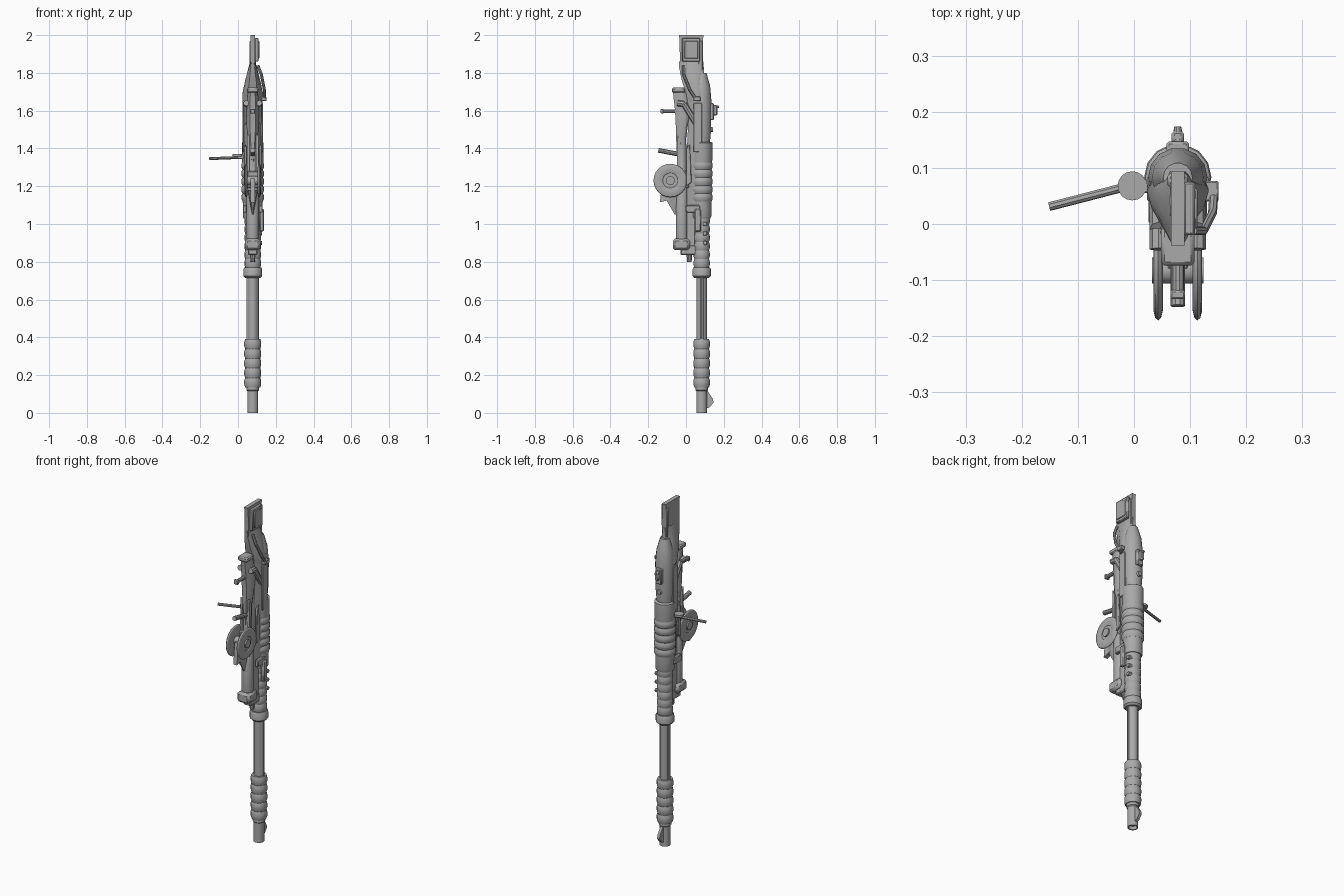
import bpy, bmesh, math
from mathutils import Vector

CX, CY = 0.078, 0.083          # bore axis
steel = bpy.data.materials.new("grey_steel")
steel.diffuse_color = (0.4, 0.4, 0.4, 1)


def finish(bm, name, bevel=0.0):
    bmesh.ops.recalc_face_normals(bm, faces=bm.faces)
    me = bpy.data.meshes.new(name)
    bm.to_mesh(me)
    bm.free()
    me.materials.append(steel)
    ob = bpy.data.objects.new(name, me)
    bpy.context.collection.objects.link(ob)
    if bevel:
        m = ob.modifiers.new("bevel", 'BEVEL')
        m.width, m.segments = bevel, 1
    return ob


def skin(name, rings):
    """Bridge a list of equal point rings and cap both ends."""
    bm = bmesh.new()
    vs = [[bm.verts.new(p) for p in r] for r in rings]
    n = len(vs[0])
    for a, b in zip(vs, vs[1:]):
        for i in range(n):
            bm.faces.new((a[i], a[(i + 1) % n], b[(i + 1) % n], b[i]))
    bm.faces.new(vs[0])
    bm.faces.new(vs[-1])
    return finish(bm, name)


def lathe(name, profile, x=CX, y=CY, n=14):
    return skin(name, [[(x + r * math.cos(2 * math.pi * i / n), y + r * math.sin(2 * math.pi * i / n), z)
                        for i in range(n)] for r, z in profile])


HALF = [(0.45, 0), (0.85, 0.3), (1, 0.62), (0.85, 0.84), (0.45, 1)]


def loft(name, sections, x=CX):
    """Domed cross-sections given as (z, half width, y min, y max)."""
    shape = HALF + [(-u, v) for u, v in reversed(HALF)]
    return skin(name, [[(x + u * w, y0 + v * (y1 - y0), z) for u, v in shape] for z, w, y0, y1 in sections])


def prism(name, outline, hw, x=CX, bevel=0.0):
    """Side outline in (y, z) extruded across x."""
    ob = skin(name, [[(x + s * hw, y, z) for y, z in outline] for s in (-1, 1)])
    if bevel:
        m = ob.modifiers.new("bevel", 'BEVEL')
        m.width, m.segments = bevel, 1
    return ob


def box(name, x0, x1, y0, y1, z0, z1, bevel=0.0):
    return prism(name, [(y0, z0), (y1, z0), (y1, z1), (y0, z1)], (x1 - x0) / 2, (x0 + x1) / 2, bevel)


def rod(name, a, b, r, n=10, r2=None):
    a, b = Vector(a), Vector(b)
    q = Vector((0, 0, 1)).rotation_difference(b - a)
    return skin(name, [[p + q @ Vector((rr * math.cos(2 * math.pi * i / n), rr * math.sin(2 * math.pi * i / n), 0))
                        for i in range(n)] for p, rr in ((a, r), (b, r2 or r))])


def wrap(name, z0, z1, r, dip, count):
    """Bulged grip wrapping."""
    h = (z1 - z0) / count
    prof = []
    for k in range(count):
        z = z0 + k * h
        prof += [(r - dip, z), (r, z + 0.3 * h), (r, z + 0.7 * h)]
    return lathe(name, prof + [(r - dip, z1)])


# barrel, muzzle and front sight
lathe("muzzle", [(0.022, 0.02), (0.022, 0), (0.029, 0), (0.029, 0.115), (0.034, 0.12), (0.034, 0.14)])
prism("front_sight", [(0.1, 0.02), (0.125, 0.03), (0.146, 0.055), (0.142, 0.075), (0.115, 0.115), (0.1, 0.115)], 0.008)
wrap("barrel_wrap", 0.135, 0.39, 0.045, 0.005, 5)
lathe("barrel", [(0.028, 0.35), (0.028, 0.75)])
for s in (-1, 1):
    rod("barrel_side_rail", (CX + s * 0.022, CY, 0.38), (CX + s * 0.022, CY, 0.74), 0.012)
lathe("barrel_collar", [(0.04, 0.715), (0.05, 0.725), (0.05, 0.76), (0.045, 0.77)])

# wrapped handguards and the receiver tube
wrap("front_handguard", 0.77, 1.04, 0.044, 0.004, 6)
lathe("handguard_band", [(0.048, 1.03), (0.052, 1.04), (0.052, 1.1), (0.054, 1.13)])
wrap("rear_handguard", 1.12, 1.33, 0.06, 0.006, 5)
lathe("upper_sleeve", [(0.055, 1.32), (0.058, 1.34), (0.058, 1.43), (0.05, 1.435)])
lathe("receiver_tube", [(0.044, 1.42), (0.051, 1.5), (0.053, 1.65), (0.046, 1.73), (0.026, 1.80)])
loft("receiver_body", [(1.05, 0.034, 0.03, 0.1), (1.12, 0.045, 0.005, 0.11), (1.4, 0.048, 0.005, 0.12),
                       (1.6, 0.05, 0.015, 0.12), (1.7, 0.05, 0.0, 0.11)])
for s in (-1, 1):
    box("receiver_side_plate", CX + s * 0.05 - 0.005, CX + s * 0.05 + 0.005, 0.04, 0.085, 1.38, 1.64, 0.003)

# shoulder stock
loft("stock_base", [(1.65, 0.055, 0.015, 0.097), (1.69, 0.055, 0.0, 0.095), (1.76, 0.04, -0.022, 0.094),
                    (1.83, 0.022, -0.037, 0.094), (1.86, 0.014, -0.037, 0.093)])
prism("stock_blade", [(-0.032, 1.83), (0.09, 1.78), (0.09, 1.98), (0.094, 2.0), (-0.038, 2.0), (-0.034, 1.98)], 0.012)
box("stock_spine", CX - 0.018, CX + 0.018, 0.065, 0.09, 1.8, 1.97, 0.005)
box("cheek_plate", CX + 0.01, 0.109, -0.02, 0.075, 1.86, 1.985, 0.004)
box("cheek_panel", 0.105, 0.113, -0.008, 0.063, 1.875, 1.97, 0.003)

# folded side strut
strut = [(0.105, -0.012, 1.84), (0.124, -0.012, 1.79), (0.14, 0.02, 1.71), (0.142, 0.05, 1.665)]
for a, b in zip(strut, strut[1:]):
    rod("side_strut", a, b, 0.008, 8)
box("strut_hinge", 0.125, 0.151, 0.04, 0.077, 1.65, 1.675, 0.003)

# rear sight
box("rear_sight_base", CX - 0.02, CX + 0.02, 0.12, 0.147, 1.55, 1.64, 0.004)
box("rear_sight_leaf", CX - 0.011, CX + 0.011, 0.14, 0.166, 1.575, 1.63, 0.005)
rod("rear_sight_knob", (CX, 0.15, 1.62), (CX, 0.174, 1.62), 0.011, 10, 0.006)
rod("receiver_stud", (CX, 0.11, 1.5), (CX, 0.142, 1.5), 0.02, 12, 0.012)

# pistol grip and trigger group
loft("grip", [(1.29, 0.005, -0.045, 0.01), (1.38, 0.016, -0.05, 0.0), (1.45, 0.026, -0.052, 0.0),
              (1.52, 0.033, -0.054, 0.01), (1.6, 0.033, -0.058, 0.03), (1.67, 0.03, -0.066, 0.01),
              (1.72, 0.025, -0.07, 0.0)])
box("grip_cap", CX - 0.03, CX + 0.03, -0.074, -0.005, 1.695, 1.722, 0.006)
curve = [(-0.045, 1.64), (-0.01, 1.635), (0.03, 1.57), (0.055, 1.53)]
for s in (-1, 1):
    x = CX + s * 0.034
    for a, b in zip(curve, curve[1:]):
        rod("grip_strap", (x, *a), (x, *b), 0.016, 8)
    prism("trigger_frame", [(-0.052, 1.19), (-0.035, 1.19), (-0.03, 1.44), (-0.045, 1.47)], 0.006, CX + s * 0.024)
    prism("frame_brace", [(0.0, 1.2), (0.03, 1.22), (0.02, 1.42), (0.0, 1.40)], 0.006, CX + s * 0.04, 0.003)
rod("grip_peg", (CX, -0.05, 1.597), (CX, -0.132, 1.597), 0.011)
box("grip_peg_tip", CX - 0.013, CX + 0.013, -0.134, -0.118, 1.584, 1.61, 0.003)
rod("lower_peg", (CX, -0.04, 1.37), (CX, -0.146, 1.39), 0.013)
rod("trigger", (CX, 0.02, 1.36), (CX, -0.03, 1.4), 0.008, 8)

# lower tube with its end block
lathe("lower_tube", [(0.028, 0.9), (0.033, 0.93), (0.033, 1.2), (0.024, 1.22), (0.024, 1.42)], y=-0.022)
box("lower_end_block", CX - 0.04, CX + 0.04, -0.07, 0.02, 0.862, 0.922, 0.012)
box("lower_end_step", CX - 0.025, CX + 0.025, -0.03, 0.06, 0.835, 0.89, 0.006)
rod("lower_tip", (CX, 0.018, 0.85), (CX, 0.018, 0.80), 0.016, 10, 0.012)
box("tube_rail", CX - 0.022, CX + 0.022, 0.0, 0.05, 0.86, 1.2, 0.005)
box("tube_clamp", CX - 0.03, CX + 0.03, -0.06, 0.02, 1.19, 1.28, 0.006)
loft("pointed_fin", [(1.05, 0.004, -0.06, -0.04), (1.12, 0.016, -0.1, -0.03), (1.18, 0.026, -0.11, -0.03)])
prism("fin_blade", [(-0.138, 1.115), (-0.06, 1.135), (-0.06, 1.24), (-0.125, 1.24)], 0.012)

# side clamps on the handguard
for s in (-1, 1):
    box("tube_bracket", CX + s * 0.042 - 0.01, CX + s * 0.042 + 0.01, 0.0, 0.075, 1.06, 1.1, 0.004)
box("side_latch", 0.115, 0.137, 0.045, 0.08, 0.96, 1.08, 0.005)
for z in (0.9, 0.95, 1.0):
    rod("handguard_rivet", (0.1, 0.1, z), (0.127, 0.1, z), 0.015, 10, 0.01)

# pair of wheels on one axle
WY, WZ = -0.083, 1.23
for s in (-1, 1):
    rings = []
    for i in range(24):
        a = 2 * math.pi * i / 24
        rings.append([(CX + s * 0.035 + 0.009 * math.sin(t),
                       WY + (0.063 + 0.026 * math.cos(t)) * math.cos(a),
                       WZ + (0.063 + 0.026 * math.cos(t)) * math.sin(a))
                      for t in [2 * math.pi * k / 10 for k in range(10)]])
    bm = bmesh.new()
    vs = [[bm.verts.new(p) for p in r] for r in rings]
    for i in range(24):
        for k in range(10):
            bm.faces.new((vs[i][k], vs[i - 1][k], vs[i - 1][k - 1], vs[i][k - 1]))
    finish(bm, "wheel")
    rod("wheel_disc", (CX + s * 0.031, WY, WZ), (CX + s * 0.038, WY, WZ), 0.042, 16)
rod("axle", (CX - 0.046, WY, WZ), (CX + 0.046, WY, WZ), 0.024, 14)
box("axle_mount", CX - 0.02, CX + 0.02, WY, -0.02, WZ - 0.025, WZ + 0.025, 0.005)

# charging lever on the left
rod("lever_disc", (-0.003, 0.068, 1.358), (-0.003, 0.068, 1.37), 0.026, 16)
box("lever_mount", -0.005, 0.04, 0.055, 0.08, 1.345, 1.368, 0.003)
rod("lever_rod", (0.0, 0.07, 1.352), (-0.151, 0.031, 1.346), 0.008, 8)

# smooth shading with sharp edges kept
for ob in bpy.context.scene.objects:
    ob.select_set(True)
    bpy.context.view_layer.objects.active = ob
bpy.ops.object.shade_smooth_by_angle(angle=math.radians(30))
